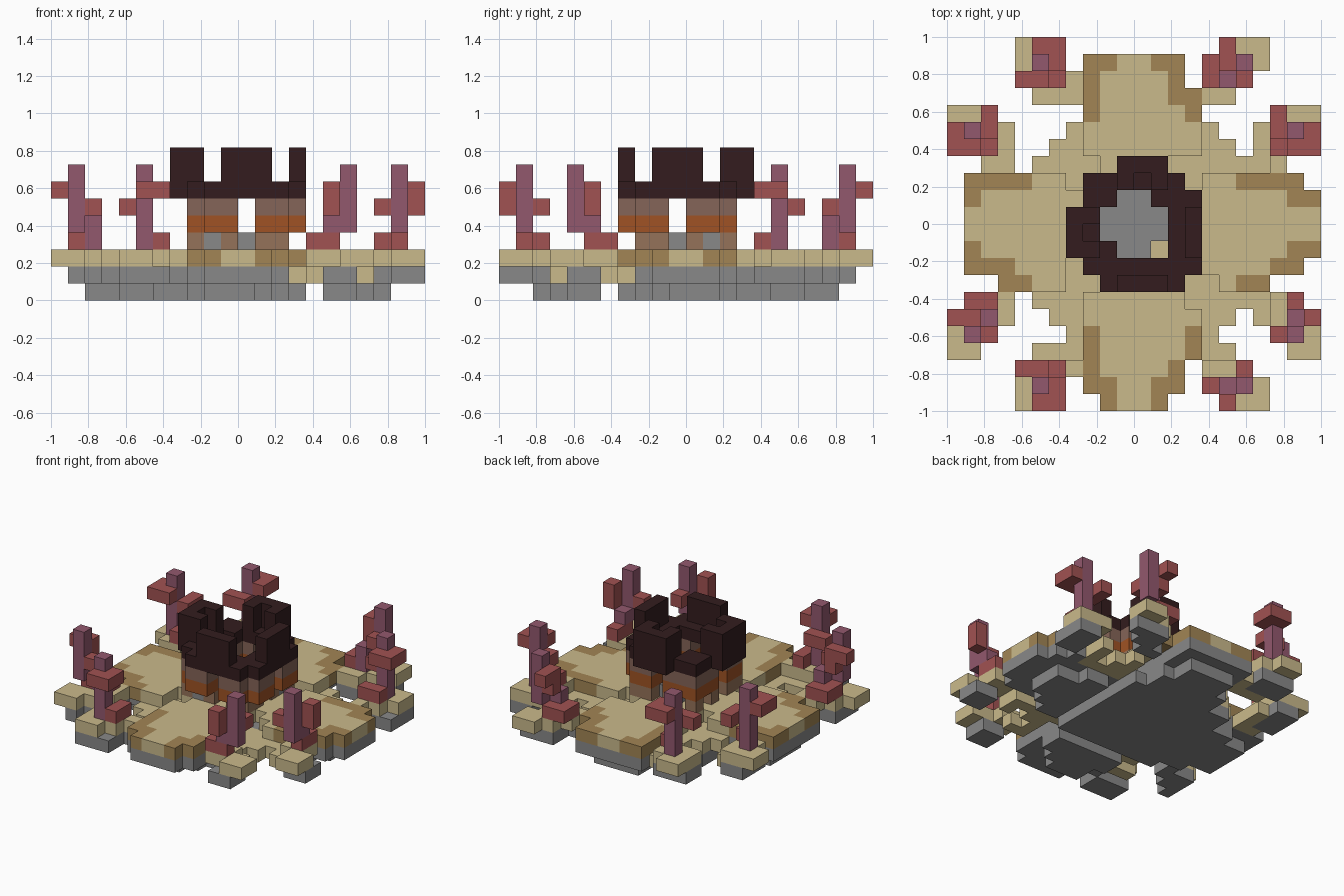
import bpy
import bmesh
from mathutils import Vector

if "Cube" in bpy.data.objects:
    bpy.data.objects.remove(bpy.data.objects["Cube"], do_unlink=True)

UNIT = 1 / 11   # block size; the plan is a grid of 22 by 22 blocks
HALF = 11


def material(name, colour):
    mat = bpy.data.materials.new(name)
    mat.use_nodes = True
    rgba = (*colour, 1)
    mat.diffuse_color = rgba
    mat.node_tree.nodes["Principled BSDF"].inputs["Base Color"].default_value = rgba
    return mat


SAND = material("pale sand", (.59, .49, .26))
WET_SAND = material("brown sand", (.36, .235, .09))
STONE = material("grey stone", (.25, .25, .25))
SOOT = material("dark rock", (.033, .012, .013))
ASH = material("ashen brown", (.235, .13, .098))
RUST = material("rust orange", (.35, .086, .018))
CLAY = material("clay brown", (.3, .17, .1))
RED = material("coral red", (.355, .085, .085))
PURPLE = material("coral purple", (.29, .098, .155))


def plan(*rects):
    """Set of grid squares (column, row) from inclusive rectangles."""
    return {(i, r) for a, b, c, d in rects
            for i in range(a, b + 1) for r in range(c, d + 1)}


def twin(squares):
    """Add the copy mirrored over the plan's diagonal."""
    return squares | {(r, i) for i, r in squares}


parts = {}      # part name -> {block: material}
occupied = set()


def place(part, squares, levels, mat):
    for i, r in twin(squares):
        for k in levels:
            if (i, r, k) not in occupied:
                occupied.add((i, r, k))
                parts.setdefault(part, {})[(i, r, k)] = mat


# Low sand steps between the petals and at the corners of the chimney
low_sand = plan((7, 7, 5, 8), (6, 6, 6, 7), (15, 15, 5, 7), (16, 16, 6, 7),
                (17, 17, 7, 7), (13, 14, 7, 7), (14, 14, 8, 8), (14, 15, 14, 15),
                (15, 15, 16, 17), (16, 16, 16, 16))
place("low_sand", low_sand, [1], SAND)

# Main petals: back and front, twinned to left and right
back_petal = plan((8, 13, 1, 2), (8, 14, 3, 6))
front_petal = plan((8, 14, 15, 18), (8, 13, 19, 20), (9, 12, 21, 21)) - {(14, 15)}
core = plan((8, 13, 8, 13), (9, 12, 7, 7), (9, 12, 14, 14))
wet_edge = plan((8, 9, 1, 1), (8, 8, 2, 4), (12, 13, 1, 1), (13, 13, 2, 3),
                (14, 14, 3, 4), (8, 8, 17, 20), (9, 9, 20, 21),
                (14, 14, 17, 18), (13, 13, 19, 20), (12, 12, 20, 21))
place("sand_petals", wet_edge, [2], WET_SAND)
place("sand_petals", back_petal | front_petal | core, [2], SAND)

# Stone under the petals and the narrower, tapered footing below it
place("petal_stone", plan((8, 13, 1, 13), (8, 13, 14, 20), (9, 12, 21, 21)), [1], STONE)
footing = plan((6, 14, 6, 14), (9, 12, 2, 3), (8, 13, 4, 5),
               (8, 13, 16, 17), (9, 12, 18, 18), (9, 11, 19, 19))
place("footing", footing, [0], STONE)

# Small islands in the corners with their connecting steps
island_tops = plan((4, 6, 0, 2), (17, 18, 0, 1), (16, 16, 1, 1), (15, 17, 2, 2),
                   (4, 6, 19, 21), (17, 18, 20, 21), (16, 16, 19, 20),
                   (15, 15, 19, 20)) - {(6, 0), (6, 21)}
high_links = plan((15, 16, 3, 3), (7, 7, 19, 19))
low_links = plan((5, 7, 3, 3), (7, 7, 2, 2), (5, 7, 18, 18), (15, 16, 18, 18))
island_stone = plan((4, 6, 1, 2), (16, 17, 1, 2), (18, 18, 1, 1),
                    (4, 6, 20, 21), (16, 17, 20, 21))
place("island_sand", island_tops | high_links, [2], SAND)
place("island_stone", island_stone | high_links, [1], STONE)
place("low_links", low_links, [1], SAND)

# Hollow chimney: floor, banded legs and a broken dark rim
hole = plan((9, 12, 9, 12)) - {(9, 9), (9, 12), (12, 9)}
square = plan((8, 13, 8, 13))
cross = {(i, r) for i, r in square | plan((9, 13, 14, 14)) if HALF in (i, r)}
legs = (square | plan((9, 10, 14, 14), (12, 13, 14, 14))) - hole - cross
feet = {(i, r) for i, r in legs & square if 9 not in (i, r)}
place("chimney_floor", hole - {(12, 12)} | {(9, 13)}, [3], STONE)
place("chimney_legs", feet, [3], CLAY)
place("chimney_legs", legs, [4], RUST)
place("chimney_legs", legs, [5], ASH)
rim = (square | plan((10, 12, 7, 7), (9, 13, 14, 14))) - hole
towers = plan((10, 12, 7, 7), (10, 10, 8, 8), (12, 12, 8, 8), (10, 12, 14, 14))
place("chimney_rim", rim, [6], SOOT)
place("chimney_rim", towers, [7, 8], SOOT)


# Corals: a purple stem and stump with red branches by level
def coral(name, stem, stump, high, middle, low):
    place(name, low, [3], RED)
    place(name, {stem}, range(4, 8), PURPLE)
    place(name, stump, [3, 4], PURPLE)
    place(name, high, [6], RED)
    place(name, middle, [5], RED)


coral("back_right_corals", (5, 1), {(5, 1)},
      {(6, 1), (6, 0), (5, 0)}, {(4, 2), (5, 2)}, {(6, 2)})
coral("back_left_corals", (17, 1), {(16, 2)},
      {(16, 0), (16, 1)}, {(16, 1), (17, 2)}, {(15, 1), (15, 2), (16, 1)})
coral("front_right_corals", (5, 20), {(5, 20)},
      {(6, 20), (6, 21), (5, 21)}, {(4, 19), (5, 19)}, {(6, 19), (6, 20)})
coral("front_left_corals", (17, 20), {(16, 20)},
      {(16, 21)}, {(17, 19), (16, 21)}, {(15, 20), (16, 20)})


# Turn blocks into meshes, keeping only the outer faces
AXES = [Vector(v) for v in ((1, 0, 0), (0, 1, 0), (0, 0, 1))]


def build(name, blocks):
    mesh = bpy.data.meshes.new(name)
    mats = list(dict.fromkeys(blocks.values()))
    for mat in mats:
        mesh.materials.append(mat)
    bm = bmesh.new()
    for (i, r, k), mat in blocks.items():
        centre = Vector((i - HALF + .5, HALF - r - .5, k + .5))
        for a in range(3):
            u, v = AXES[(a + 1) % 3], AXES[(a + 2) % 3]
            for side in (1, -1):
                n = AXES[a] * side
                if (i + int(n.x), r - int(n.y), k + int(n.z)) in occupied:
                    continue
                ring = [u + v, v - u, -u - v, u - v][::side]
                face = bm.faces.new([bm.verts.new((centre + (n + c) / 2) * UNIT)
                                     for c in ring])
                face.material_index = mats.index(mat)
    bmesh.ops.remove_doubles(bm, verts=bm.verts, dist=UNIT / 100)
    bm.to_mesh(mesh)
    bm.free()
    bpy.context.collection.objects.link(bpy.data.objects.new(name, mesh))


for part_name, part_blocks in parts.items():
    build(part_name, part_blocks)
